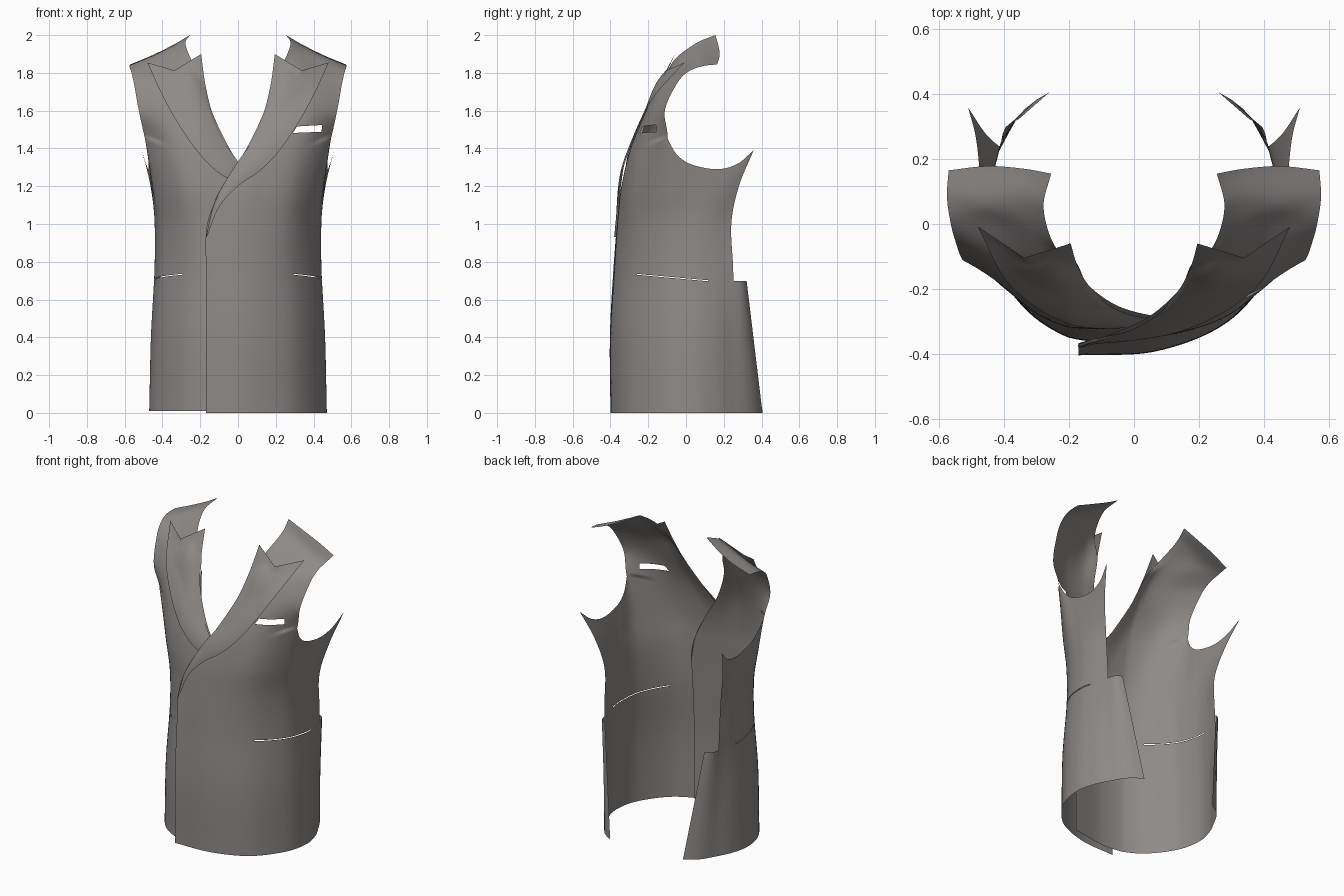
import bpy, bmesh, math
from mathutils import Vector
from mathutils.bvhtree import BVHTree

if "Cube" in bpy.data.objects:
    bpy.data.objects.remove(bpy.data.objects["Cube"])

cloth = bpy.data.materials.new("warm_grey_cloth")
cloth.diffuse_color = (0.27, 0.255, 0.245, 1)
cloth.use_nodes = True
cloth.node_tree.nodes["Principled BSDF"].inputs["Base Color"].default_value = cloth.diffuse_color

# Key rows of the wearer-left front, hem to shoulder: front edge, two mid points, armhole line
FRONT = [
    [(-.17, -.40, 0), (.07, -.387, 0), (.29, -.30, 0), (.43, -.13, 0)],
    [(-.17, -.403, .4), (.07, -.39, .4), (.285, -.30, .4), (.42, -.13, .4)],
    [(-.17, -.385, .75), (.07, -.368, .75), (.27, -.28, .75), (.40, -.12, .75)],
    [(-.163, -.365, 1.0), (.06, -.355, 1.0), (.27, -.28, 1.0), (.40, -.12, 1.0)],
    [(-.08, -.342, 1.2), (.10, -.335, 1.2), (.30, -.275, 1.2), (.435, -.115, 1.2)],
    [(.045, -.285, 1.4), (.17, -.29, 1.4), (.34, -.24, 1.4), (.492, -.097, 1.45)],
    [(.14, -.20, 1.6), (.24, -.21, 1.6), (.38, -.185, 1.6), (.525, -.112, 1.6)],
    [(.18, -.12, 1.75), (.26, -.14, 1.76), (.39, -.11, 1.75), (.55, -.05, 1.74)],
    [(.245, -.065, 1.865), (.32, -.03, 1.87), (.43, .0, 1.84), (.565, .01, 1.805)],
    [(.278, .05, 1.955), (.35, .07, 1.93), (.46, .07, 1.88), (.575, .085, 1.835)],
    [(.255, .155, 2.0), (.34, .17, 1.95), (.45, .178, 1.895), (.57, .165, 1.845)]]
# Side part below the armhole, continuing the first six rows
SIDE = [
    [(.47, .03, 0), (.445, .16, 0), (.385, .28, 0)],
    [(.46, .03, .4), (.445, .15, .4), (.40, .255, .4)],
    [(.44, .03, .75), (.435, .14, .75), (.41, .25, .75)],
    [(.437, .02, 1.0), (.438, .13, 1.0), (.415, .24, 1.0)],
    [(.452, .02, 1.17), (.455, .14, 1.15), (.458, .28, 1.2)],
    [(.475, .02, 1.32), (.478, .16, 1.29), (.51, .358, 1.39)]]
# Underarm curve that ends the side part
ARM = [(.492, -.097, 1.45), (.479, -.05, 1.37), (.473, .025, 1.317), (.475, .16, 1.29),
       (.487, .27, 1.317), (.51, .358, 1.39)]
# Lapel: fold line and outer edge, from the button point up to the peak
FOLD = [(-.17, -.366, .93), (-.13, -.355, 1.1), (-.07, -.342, 1.22), (0, -.322, 1.33),
        (.08, -.272, 1.45), (.14, -.20, 1.6), (.175, -.13, 1.75), (.195, -.06, 1.9)]
EDGE = [(-.165, -.372, .93), (-.10, -.367, 1.09), (0, -.358, 1.2), (.12, -.337, 1.285),
        (.22, -.30, 1.39), (.31, -.25, 1.52), (.40, -.165, 1.68), (.48, -.008, 1.855)]


def spline(pts, t):
    """Smooth curve through pts, t counted in points."""
    pts = [Vector(p) for p in pts]
    i = min(int(t), len(pts) - 2)
    f = t - i
    b, c = pts[i], pts[i + 1]
    a = pts[i - 1] if i > 0 else 2 * b - c
    d = pts[i + 2] if i + 2 < len(pts) else 2 * c - b
    return 0.5 * (2 * b + (c - a) * f + (2 * a - 5 * b + 4 * c - d) * f * f
                  + (3 * b - a - 3 * c + d) * f ** 3)


def add_grid(bm, rows):
    vs = [[bm.verts.new(p) for p in r] for r in rows]
    for r, s in zip(vs, vs[1:]):
        for j in range(min(len(r), len(s)) - 1):
            bm.faces.new((r[j], r[j + 1], s[j + 1], s[j]))


def cut_hole(bm, planes):
    """Slice along the planes and remove the faces inside all of them."""
    for co, no in planes:
        bmesh.ops.bisect_plane(bm, geom=bm.verts[:] + bm.edges[:] + bm.faces[:], dist=1e-6,
                               plane_co=co, plane_no=no)
    inside = [f for f in bm.faces if all(
        (f.calc_center_median() - Vector(co)).dot(Vector(no)) < 0 for co, no in planes)]
    bmesh.ops.delete(bm, geom=inside, context='FACES')


def under(p):
    """Tuck the lower front behind the overlapping one."""
    return Vector((p.x, p.y + max(0, .2 - p.x) * .2, max(p.z, .01)))


def finish(bm, name, mirror):
    if mirror:
        for v in bm.verts:
            v.co.x *= -1
        bmesh.ops.reverse_faces(bm, faces=bm.faces[:])
    me = bpy.data.meshes.new(name)
    bm.to_mesh(me)
    bm.free()
    me.materials.append(cloth)
    me.polygons.foreach_set("use_smooth", [True] * len(me.polygons))
    ob = bpy.data.objects.new(name, me)
    bpy.context.collection.objects.link(ob)


N = 12


def build_front(name, lower):
    bm = bmesh.new()
    front_cols, side_cols = list(zip(*FRONT)), list(zip(*SIDE))
    rows = []
    for i in range(10 * N + 1):
        v = i / N
        keys = [spline(c, v) for c in front_cols]
        if v <= 5:
            keys += [spline(c, v) for c in side_cols]
        rows.append([spline(keys, j / N) for j in range((len(keys) - 1) * N + 1)])
    # Bend the top of the side part to the underarm curve
    shift = [spline(ARM, k * 5 / (3 * N)) - rows[5 * N][3 * N + k] for k in range(3 * N + 1)]
    for i in range(4 * N, 5 * N + 1):
        for k in range(1, 3 * N + 1):
            rows[i][3 * N + k] += shift[k] * (i / N - 4)
    add_grid(bm, rows)
    # Vent extension behind the side, up to the waist step
    vent = []
    for r in rows[:23]:
        a = r[-1]
        b = Vector((.26, .405, 0)).lerp(Vector((.355, .322, .69)), a.z / .69)
        vent.append([a.lerp(b, k / 4) + Vector((.012, .012, 0)) * math.sin(math.pi * k / 4)
                     for k in range(5)])
    add_grid(bm, vent)
    bmesh.ops.remove_doubles(bm, verts=bm.verts[:], dist=1e-5)
    if lower:
        for v in bm.verts:
            v.co = under(v.co)
    tree = BVHTree.FromBMesh(bm)
    # Side pocket slit
    cut_hole(bm, [((.3, -.26, .736), (0, .09, 1)), ((.3, -.26, .731), (0, -.09, -1)),
                  ((.3, -.26, .7), (0, -1, 0)), ((.3, .12, .7), (0, 1, 0)),
                  ((.25, 0, .7), (-1, 0, 0))])
    # Breast pocket opening, on one side only
    if not lower:
        cut_hole(bm, [((.29, 0, 1.482), (.04, 0, -1)), ((.29, 0, 1.515), (-.06, 0, 1)),
                      ((.29, 0, 1.48), (-1, 0, .6)), ((.443, 0, 1.5), (1, 0, -.1)),
                      ((.3, 0, 1.5), (0, 1, 0))])
    finish(bm, name, lower)
    return tree


def build_lapel(name, lower, tree):
    bm = bmesh.new()
    notch = Vector((0, -.07, -.065))
    rows = []
    for i in range(7 * N + 1):
        t = i / N
        a, b = spline(FOLD, t), spline(EDGE, t)
        fade = max(0, (t - 5.8) / 1.2) ** 1.5
        row = []
        for j in range(21):
            u = j / 20
            p = a.lerp(b, u)
            p.y -= .012 * math.sin(math.pi * u) * min(1, t / 4) * (1 - fade)
            p += notch * (1 - abs(2 * u - 1)) * fade
            if lower:
                p = under(p)
            # Keep the lapel lying just in front of the body
            hit = tree.ray_cast(Vector((p.x, -1, p.z)), Vector((0, 1, 0)))[0]
            if hit and j > 0:
                p.y = min(p.y, hit.y - .009)
            row.append(p)
        rows.append(row)
    add_grid(bm, rows)
    finish(bm, name, lower)


for side, lower in (("overlapping", False), ("lower", True)):
    body = build_front(side + "_front_panel", lower)
    build_lapel(side + "_lapel", lower, body)
